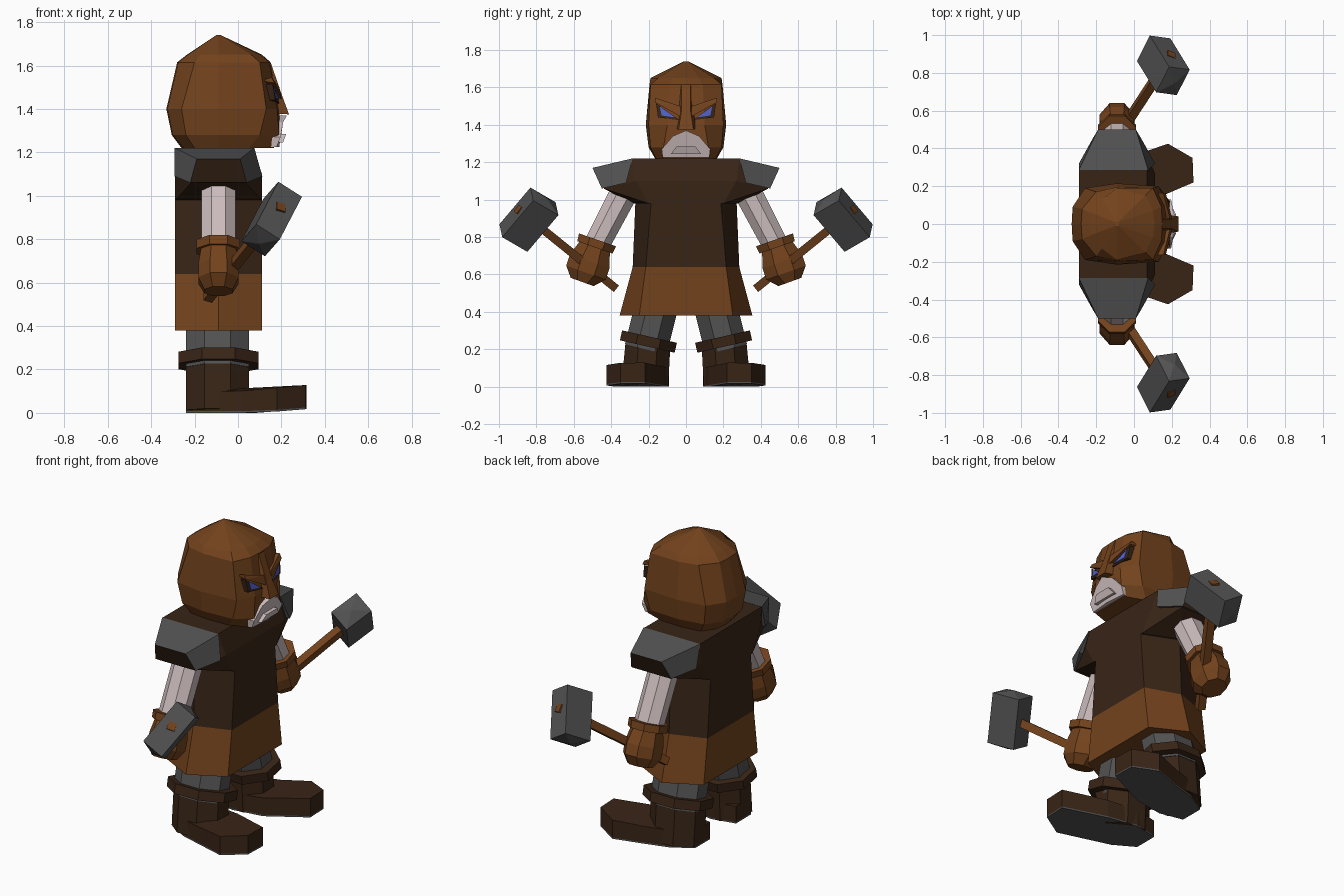
import bpy, bmesh, math
from mathutils import Vector

if "Cube" in bpy.data.objects:
    bpy.data.objects.remove(bpy.data.objects["Cube"])


def material(name, rgb):
    m = bpy.data.materials.new(name)
    m.diffuse_color = (*rgb, 1)
    m.use_nodes = True
    m.node_tree.nodes["Principled BSDF"].inputs["Base Color"].default_value = m.diffuse_color
    return m


LEATHER = material("leather", (.17, .055, .012))
DARK = material("dark_leather", (.04, .018, .008))
STEEL = material("steel", (.085, .085, .085))
CLOTH = material("cloth", (.6, .5, .5))
BLUE = material("blue", (.08, .12, .6))


def finish(name, bm, mats, mirror):
    bmesh.ops.recalc_face_normals(bm, faces=bm.faces)
    me = bpy.data.meshes.new(name)
    bm.to_mesh(me)
    bm.free()
    for m in mats:
        me.materials.append(m)
    ob = bpy.data.objects.new(name, me)
    bpy.context.collection.objects.link(ob)
    if mirror:
        mod = ob.modifiers.new("mirror", 'MIRROR')
        mod.use_axis = (False, True, False)
        mod.use_mirror_merge = False
    return ob


def loft(name, rings, mat, mirror=False, end_mat=None):
    """Skin rings of equal point count and cap both ends."""
    bm = bmesh.new()
    vs = [[bm.verts.new(p) for p in r] for r in rings]
    n = len(rings[0])
    for a, b in zip(vs, vs[1:]):
        for i in range(n):
            bm.faces.new((a[i], a[(i + 1) % n], b[(i + 1) % n], b[i]))
    bm.faces.new(vs[0])
    end = bm.faces.new(vs[-1])
    if end_mat:
        end.material_index = 1
    return finish(name, bm, [mat] + ([end_mat] if end_mat else []), mirror)


def hull(name, pts, mat, mirror=False):
    bm = bmesh.new()
    for p in pts:
        bm.verts.new(p)
    r = bmesh.ops.convex_hull(bm, input=bm.verts)
    bmesh.ops.delete(bm, geom=[v for v in r["geom_interior"] if isinstance(v, bmesh.types.BMVert)], context='VERTS')
    bmesh.ops.dissolve_limit(bm, angle_limit=.03, verts=bm.verts, edges=bm.edges)
    return finish(name, bm, [mat], mirror)


def tube(name, stations, n, mat, hint=(1, 0, 0), mirror=True):
    """n-sided bar through (centre, half width along hint, half width across)."""
    d = (Vector(stations[-1][0]) - Vector(stations[0][0])).normalized()
    u = Vector(hint)
    u = (u - d * u.dot(d)).normalized()
    w = d.cross(u)
    k = 1 / math.cos(math.pi / n)
    angles = [(i + .5) * math.tau / n for i in range(n)]
    rings = [[Vector(c) + u * (a * k * math.cos(t)) + w * (b * k * math.sin(t)) for t in angles]
             for c, a, b in stations]
    return loft(name, rings, mat, mirror)


def plate(name, pts, depth, mat, mirror=False):
    return loft(name, [pts, [(x - depth, y, z) for x, y, z in pts]], mat, mirror)


def sym(half):
    return half + [(p[0], -p[1], *p[2:]) for p in reversed(half) if p[1]]


def level(half, z):
    return [(x, y, z) for x, y in sym(half)]


# tunic and skirt
def tunic(front, side, z):
    return level([(.11, 0), (.11, front), (-.09, side), (-.29, front), (-.29, 0)], z)


loft("skirt", [tunic(.25, .355, .38), tunic(.215, .285, .64)], LEATHER)
loft("tunic", [tunic(.215, .285, .64), tunic(.185, .27, 1.0)], DARK)

# mantle and shoulder plates
hull("mantle", [(x, s * y, z) for s in (1, -1) for x, y, z in (
    (.07, .285, 1.22), (-.29, .285, 1.22), (.11, .27, 1.10), (-.29, .27, 1.10),
    (.11, .2, .98), (-.09, .29, .98), (-.29, .2, .98), (.035, .44, 1.06), (-.215, .44, 1.06))], DARK)
loft("shoulder_plate", [
    [(.075, .285, 1.221), (.112, .32, 1.09), (-.292, .32, 1.09), (-.292, .285, 1.221)],
    [(.01, .5, 1.17), (.04, .45, 1.06), (-.22, .45, 1.06), (-.19, .5, 1.17)]], STEEL, True, DARK)

# hooded head
loft("head", [
    level([(.165, 0), (.165, .12), (.05, .16), (-.09, .165), (-.2, .15), (-.25, .08), (-.26, 0)], 1.22),
    level([(.19, 0), (.19, .12), (.10, .19), (-.09, .20), (-.24, .175), (-.3, .09), (-.305, 0)], 1.28),
    level([(.19, 0), (.18, .10), (.13, .20), (-.09, .215), (-.26, .19), (-.325, .09), (-.33, 0)], 1.40),
    level([(.15, 0), (.145, .09), (.10, .19), (-.09, .195), (-.20, .17), (-.275, .08), (-.28, 0)], 1.615),
    level([(.11, 0), (.10, .07), (.06, .15), (-.09, .19), (-.17, .13), (-.23, .06), (-.235, 0)], 1.65),
    level([(-.08, 0), (-.08, .01), (-.085, .01), (-.09, .01), (-.095, .01), (-.1, .01), (-.1, 0)], 1.74)],
    LEATHER)

# face
loft("nose", [
    [(.12, .03, 1.61), (.152, .025, 1.61), (.152, -.025, 1.61), (.12, -.03, 1.61)],
    [(.15, .05, 1.47), (.2, .025, 1.47), (.2, -.025, 1.47), (.15, -.05, 1.47)],
    [(.15, .055, 1.38), (.235, .04, 1.375), (.235, -.04, 1.375), (.15, -.055, 1.38)]], LEATHER)
plate("eye_socket", [(.19, .035, 1.425), (.172, .15, 1.44), (.16, .16, 1.515)], .06, DARK, True)
plate("eye", [(.19, .06, 1.44), (.176, .13, 1.45), (.168, .14, 1.5)], .05, BLUE, True)
hull("brow", [(.202, .03, 1.445), (.168, .165, 1.52), (.19, .03, 1.50), (.155, .165, 1.545),
              (.12, .03, 1.47), (.1, .165, 1.53)], LEATHER, True)
plate("beard", sym([(.225, 0, 1.37), (.208, .07, 1.34), (.196, .13, 1.27),
                    (.178, .125, 1.225), (.19, 0, 1.225)]), .08, CLOTH)
plate("mouth", sym([(.222, .05, 1.285), (.207, .08, 1.245)]), .05, CLOTH)

# arms and gloves
tube("sleeve", [((-.09, .31, 1.08), .078, .075), ((-.09, .49, .735), .078, .068)], 8, CLOTH)
tube("glove_cuff", [((-.09, .473, .785), .1, .105), ((-.09, .487, .745), .1, .1)], 8, LEATHER)
tube("glove", [((-.09, .487, .75), .08, .085), ((-.09, .515, .67), .093, .112),
               ((-.09, .535, .61), .093, .112), ((-.09, .555, .56), .065, .065)], 8, LEATHER)

# hammers
A, B = Vector((-.14, .38, .53)), Vector((.2, .9, .95))
tube("hammer_handle", [(A, .022, .022), (B, .022, .022)], 4, LEATHER)
C, L = Vector((.155, .84, .893)), Vector((-.37, .6, -.71))
tube("hammer_head", [(C + L * t, a, b) for t, a, b in (
    (-.16, .005, .005), (-.138, .085, .065), (.138, .085, .065), (.16, .005, .005))],
    4, STEEL, hint=B - A)

# legs and boots
tube("trouser_leg", [((-.095, .155, .44), .145, .115), ((-.095, .215, .2), .145, .115)], 8, STEEL)
tube("boot_cuff", [((-.09, .195, .268), .185, .15), ((-.09, .207, .215), .185, .15)], 8, DARK)
tube("boot_shaft", [((-.095, .203, .235), .145, .12), ((-.095, .22, .01), .145, .125)], 8, DARK)
SOLE = [(-.24, .12), (-.24, .26), (-.12, .33), (.02, .37), (.18, .425), (.31, .35), (.315, .22), (.08, .12), (-.1, .09)]
lift = lambda x: max(0, x - .1) * .08
loft("boot_foot", [[(x, y, .008 + lift(x)) for x, y in SOLE],
                   [(x, y, .1 + max(0, x) * .09) for x, y in SOLE]], DARK, True)
loft("boot_sole", [[(x, y, lift(x)) for x, y in SOLE],
                   [(x, y, .008 + lift(x)) for x, y in SOLE]], STEEL, True)
